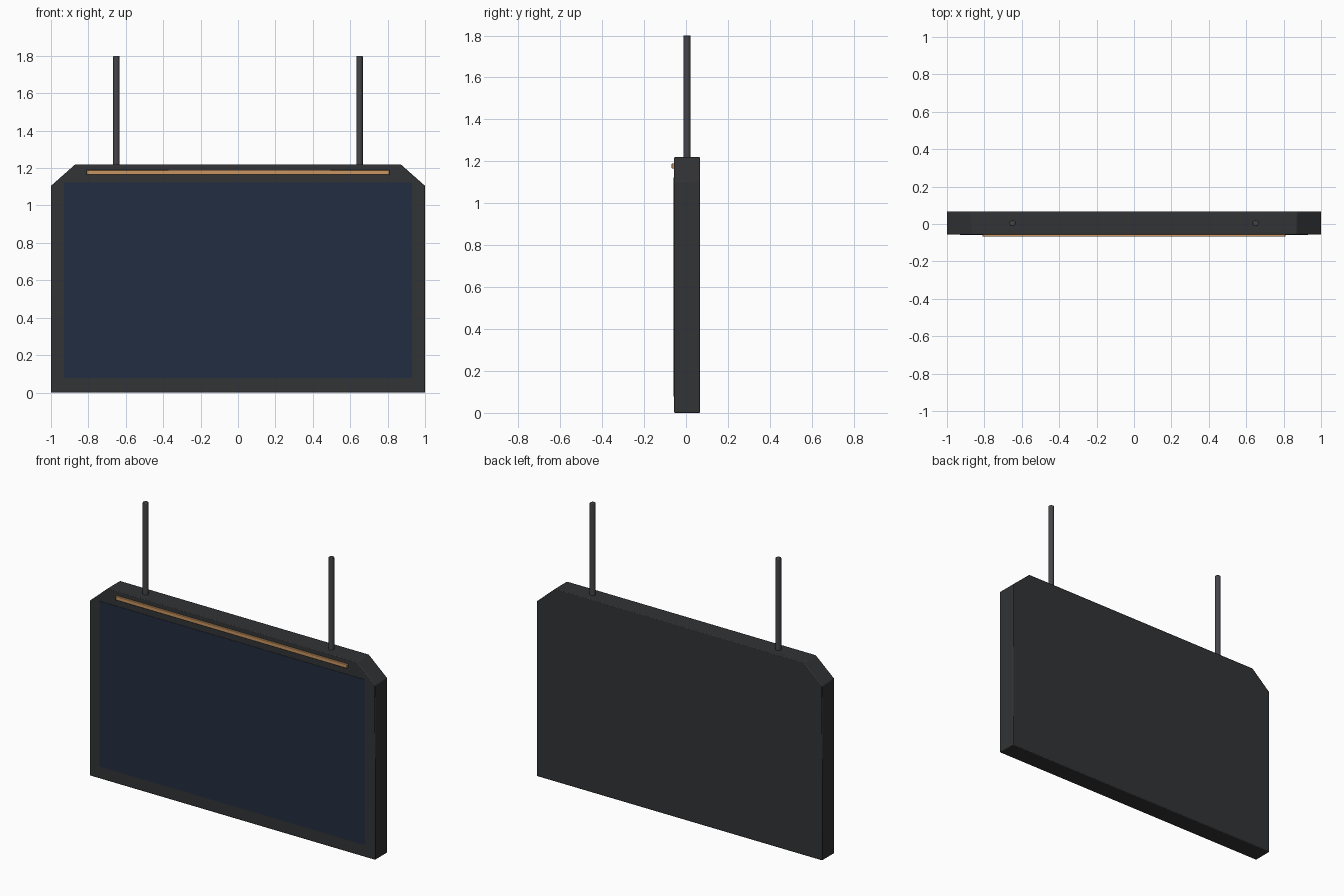
import bpy, bmesh, math

if "Cube" in bpy.data.objects:
    bpy.data.objects.remove(bpy.data.objects["Cube"])

YC = 0.005            # centre of the panel depth
FRONT, BACK = -0.057, 0.067


def material(name, rgb):
    m = bpy.data.materials.new(name)
    m.diffuse_color = (*rgb, 1)
    m.use_nodes = True
    m.node_tree.nodes["Principled BSDF"].inputs["Base Color"].default_value = m.diffuse_color
    return m


casing_mat = material("casing_charcoal", (0.032, 0.033, 0.035))
screen_mat = material("screen_navy", (0.016, 0.026, 0.052))
rod_mat = material("rod_grey", (0.06, 0.06, 0.068))
trim_mat = material("trim_copper", (0.58, 0.30, 0.12))


def finish(ob, mat, bevel=0.0, segments=2):
    ob.data.materials.append(mat)
    if bevel:
        mod = ob.modifiers.new("edge_bevel", 'BEVEL')
        mod.width, mod.segments = bevel, segments
        mod.limit_method = 'ANGLE'
        mod.angle_limit = math.radians(30)
    bpy.ops.object.select_all(action='DESELECT')
    ob.select_set(True)
    bpy.context.view_layer.objects.active = ob
    bpy.ops.object.shade_smooth_by_angle(angle=math.radians(30))
    return ob


def prism(name, profile, y0, y1, mat, bevel=0.0):
    """Extrude an x-z outline from y0 to y1."""
    bm = bmesh.new()
    face = bm.faces.new([bm.verts.new((x, y0, z)) for x, z in profile])
    out = bmesh.ops.extrude_face_region(bm, geom=[face])
    verts = [g for g in out["geom"] if isinstance(g, bmesh.types.BMVert)]
    bmesh.ops.translate(bm, verts=verts, vec=(0, y1 - y0, 0))
    bmesh.ops.recalc_face_normals(bm, faces=bm.faces)
    me = bpy.data.meshes.new(name)
    bm.to_mesh(me)
    bm.free()
    ob = bpy.data.objects.new(name, me)
    bpy.context.collection.objects.link(ob)
    return finish(ob, mat, bevel)


def rect(half, z0, z1):
    return [(-half, z0), (half, z0), (half, z1), (-half, z1)]


# Casing with clipped upper corners
half_outline = [(1.0, 0.0), (1.0, 1.105), (0.87, 1.22)]
outline = half_outline + [(-x, z) for x, z in reversed(half_outline)]
prism("casing", outline, FRONT, BACK, casing_mat, 0.005)

# Display panel, a hair proud of the casing
prism("screen", rect(0.93, 0.077, 1.123), FRONT - 0.002, FRONT + 0.01, screen_mat)

# Copper strip above the screen
prism("trim_strip", rect(0.81, 1.165, 1.19), -0.068, FRONT + 0.005, trim_mat, 0.003)

# Hanging rods
for side, x in (("left", -0.65), ("right", 0.65)):
    z0, z1 = 1.20, 1.80
    bpy.ops.mesh.primitive_cylinder_add(vertices=16, radius=0.017, depth=z1 - z0,
                                        location=(x, YC, (z0 + z1) / 2))
    rod = bpy.context.object
    rod.name = "hanging_rod_" + side
    finish(rod, rod_mat, 0.003)
